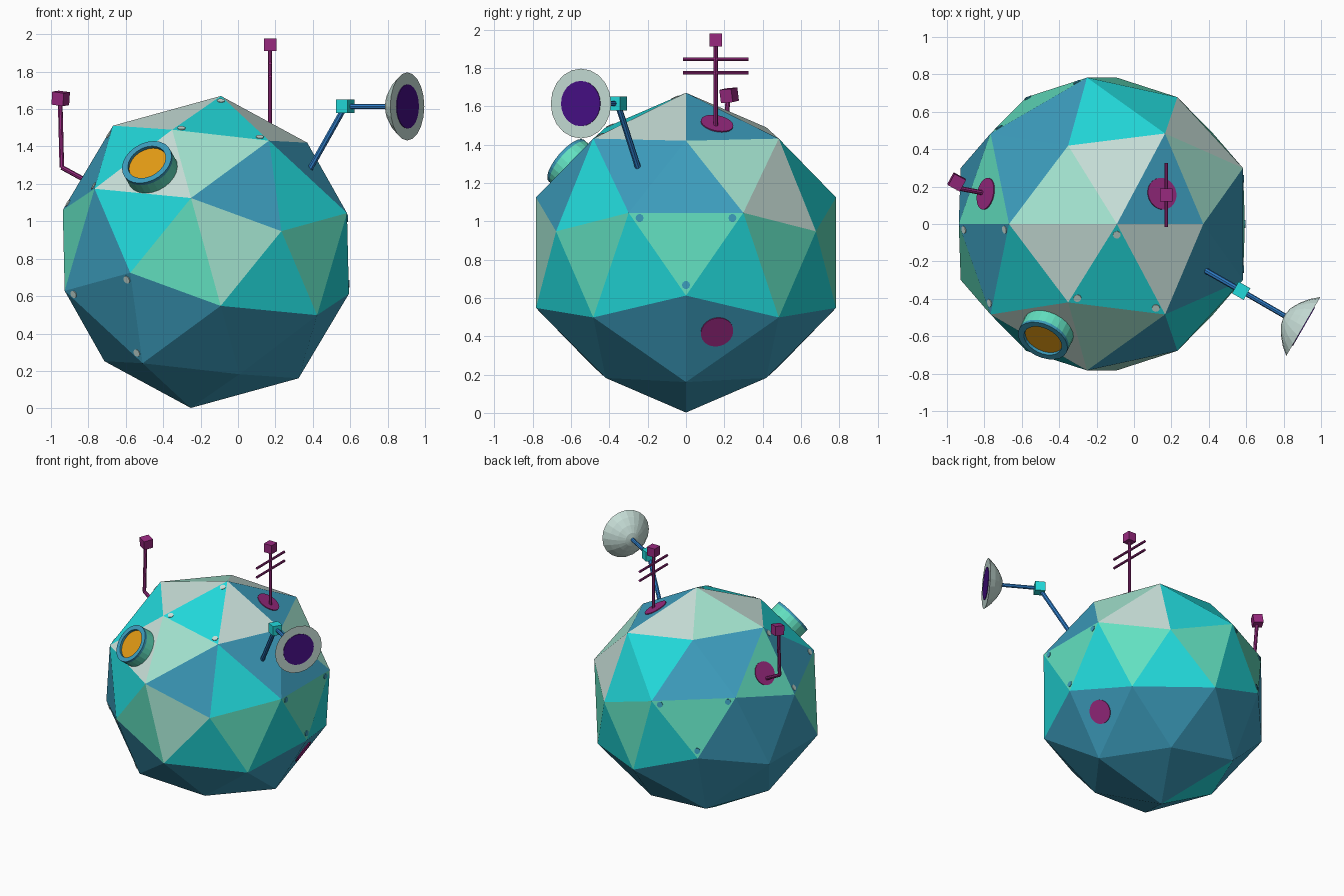
import bpy, bmesh, math
from itertools import combinations
from mathutils import Vector, Matrix

if "Cube" in bpy.data.objects:
    bpy.data.objects.remove(bpy.data.objects["Cube"])

def srgb(h):
    c = [int(h[i:i + 2], 16) / 255 for i in (0, 2, 4)]
    return [x / 12.92 if x < .04045 else ((x + .055) / 1.055) ** 2.4 for x in c] + [1]

MATS = {}
for name, h in dict(steel_blue="3C9CBC", cyan="22DADC", mint="62E0C0", pale_mint="A2E2CE", pale_grey="C8DFD8",
                    magenta="98297F", amber="E39B14", indigo="470F86", arm_blue="3080CC").items():
    MATS[name] = bpy.data.materials.new(name)
    MATS[name].diffuse_color = srgb(h)

def finish(name, bm, mats):
    bmesh.ops.recalc_face_normals(bm, faces=bm.faces)
    me = bpy.data.meshes.new(name)
    bm.to_mesh(me)
    bm.free()
    for m in mats:
        me.materials.append(MATS[m])
    ob = bpy.data.objects.new(name, me)
    bpy.context.collection.objects.link(ob)
    return ob

def lathe(name, origin, axis, profile, seg=24):
    """Closed turned part: profile of (radius, height, colour of the band reaching this point)."""
    bm = bmesh.new()
    mats, rings = [], []
    mtx = Matrix.Translation(origin) @ Vector(axis).to_track_quat('Z', 'Y').to_matrix().to_4x4()
    for r, h, col in profile:
        if col not in mats:
            mats.append(col)
        n = seg if r else 1
        ring = [bm.verts.new(mtx @ Vector((r * math.cos(2 * math.pi * i / seg),
                                           r * math.sin(2 * math.pi * i / seg), h))) for i in range(n)]
        if rings:
            a = rings[-1]
            for i in range(seg):
                j = i + 1
                quad = [a[i % len(a)], a[j % len(a)], ring[j % n], ring[i % n]]
                f = bm.faces.new(list(dict.fromkeys(quad)))
                f.material_index = mats.index(col)
        rings.append(ring)
    return finish(name, bm, mats)

def plate(name, origin, axis, r, col, t=.006, seg=24):
    return lathe(name, origin, axis, [(0, -.01, col), (r, -.01, col), (r, t, col), (0, t, col)], seg)

def rod(name, a, b, r, col, seg=8):
    a, b = Vector(a), Vector(b)
    d = (b - a).length
    return lathe(name, a, b - a, [(0, 0, col), (r, 0, col), (r, d, col), (0, d, col)], seg)

def cube(name, loc, size, col, rot=(0, 0, 0)):
    bm = bmesh.new()
    bmesh.ops.create_cube(bm, size=size)
    ob = finish(name, bm, [col])
    ob.location, ob.rotation_euler = loc, rot
    return ob

# Hull: a dodecahedron with a raised point on every pentagon (60 triangles)
PHI = (1 + 5 ** .5) / 2
SIGNS = [(1, 1), (1, -1), (-1, 1), (-1, -1)]
caps, corners = [], []
for a, b in SIGNS:
    caps += [(a * PHI, 0, b), (0, a, b * PHI), (a, b * PHI, 0)]
    corners += [(a * PHI, b / PHI, 0), (0, a * PHI, b / PHI), (a / PHI, 0, b * PHI), (a, b, 1), (a, b, -1)]
CENTRE = Vector((-.172, 0, .836))
tilt = Matrix.Rotation(math.radians(-15.4), 3, 'Y')
pts = [tilt @ (Vector(c).normalized() * .797) + CENTRE for c in caps]
pts += [tilt @ (Vector(c).normalized() * .838) + CENTRE for c in corners]
LETTERS = "ABCDEFGHIJKLabcdefghijklmnopqrst"   # caps upper case, corners lower case

# Panel colours; every other panel is steel blue
PANELS = dict(cyan="Hci Hms Bbd Dfj Dae Cbd Ceg Ibg Lls Fjq Ffi Jor",
              mint="Gmn Gps Daf Cae Cbg Ibn Llq Ffj",
              pale_mint="Hil Bcm Aad Flq",
              pale_grey="Hls Hcm Bcd Aci Cad")
hull_mats = ["steel_blue"] + list(PANELS)
panel_index = {k: hull_mats.index(c) for c, s in PANELS.items() for k in s.split()}

bm = bmesh.new()
vs = [bm.verts.new(p) for p in pts]
for c in range(12):
    near = [i for i in range(12, 32) if (pts[i] - pts[c]).length < .6]
    for i, j in combinations(near, 2):
        if (pts[i] - pts[j]).length < .65:
            f = bm.faces.new((vs[c], vs[i], vs[j]))
            f.material_index = panel_index.get(LETTERS[c] + LETTERS[i] + LETTERS[j], 0)
finish("hull", bm, hull_mats)

def panel(key):
    """Corners, middle and outward normal of a hull panel."""
    p = [pts[LETTERS.index(k)] for k in key]
    mid = (p[0] + p[1] + p[2]) / 3
    n = (p[1] - p[0]).cross(p[2] - p[0]).normalized()
    return p, mid, n if n.dot(mid - CENTRE) > 0 else -n

# Rivets in the corners of some panels
for key in ("Lpt", "Hci", "Daf", "Ibn", "Gms"):
    p, mid, n = panel(key)
    col = "steel_blue" if key in PANELS["mint"] else "pale_grey"
    for v in p:
        plate("rivet", v.lerp(mid, .19), n, .021, col, .004, 10)

# Round porthole eye
_, mid, n = panel("Hls")
lathe("porthole", mid, n, [(0, -.03, "mint"), (.142, -.03, "mint"), (.142, .07, "mint"), (.142, .088, "steel_blue"),
                           (.108, .088, "steel_blue"), (.108, .07, "steel_blue"), (0, .07, "amber")])

# Round base patches
for key in ("Acd", "Gmn", "Deh"):
    _, mid, n = panel(key)
    plate("base_patch", mid, n, .086, "magenta")

# Straight mast with two crossbars
MX, MY = .172, .155
rod("mast", (MX, MY, 1.47), (MX, MY, 1.93), .011, "magenta")
cube("mast_tip", (MX, MY, 1.945), .067, "magenta")
for z in (1.775, 1.845):
    rod("mast_crossbar", (MX, MY - .17, z), (MX, MY + .17, z), .009, "magenta")

# Bent side antenna
elbow = (-.942, .192, 1.288)
rod("side_antenna_foot", (-.79, .163, 1.205), elbow, .013, "magenta")
rod("side_antenna_stem", elbow, (-.951, .22, 1.65), .013, "magenta")
cube("side_antenna_tip", (-.948, .225, 1.657), .07, "magenta", (.08, .12, math.radians(-28)))

# Jointed arm with dish
joint = Vector((.573, -.357, 1.614))
aim = Vector((math.cos(math.radians(30)), -.5, 0))
rod("lower_arm", (.385, -.25, 1.28), joint, .016, "arm_blue")
rod("upper_arm", joint, joint + aim * .31, .014, "arm_blue")
cube("arm_joint", joint, .072, "cyan", (0, 0, math.radians(-30)))
hub = Vector((.905, -.548, 1.614))
P = "pale_grey"
lathe("dish", hub, aim, [(0, -.118, P), (.05, -.108, P), (.1, -.08, P), (.145, -.043, P), (.182, 0, P), (0, 0, P)], 20)
plate("dish_face", hub, aim, .118, "indigo", .004)

for m in bpy.data.materials:
    if m.users and not m.is_grease_pencil:
        m.use_nodes = True
        m.node_tree.nodes["Principled BSDF"].inputs["Base Color"].default_value = m.diffuse_color
